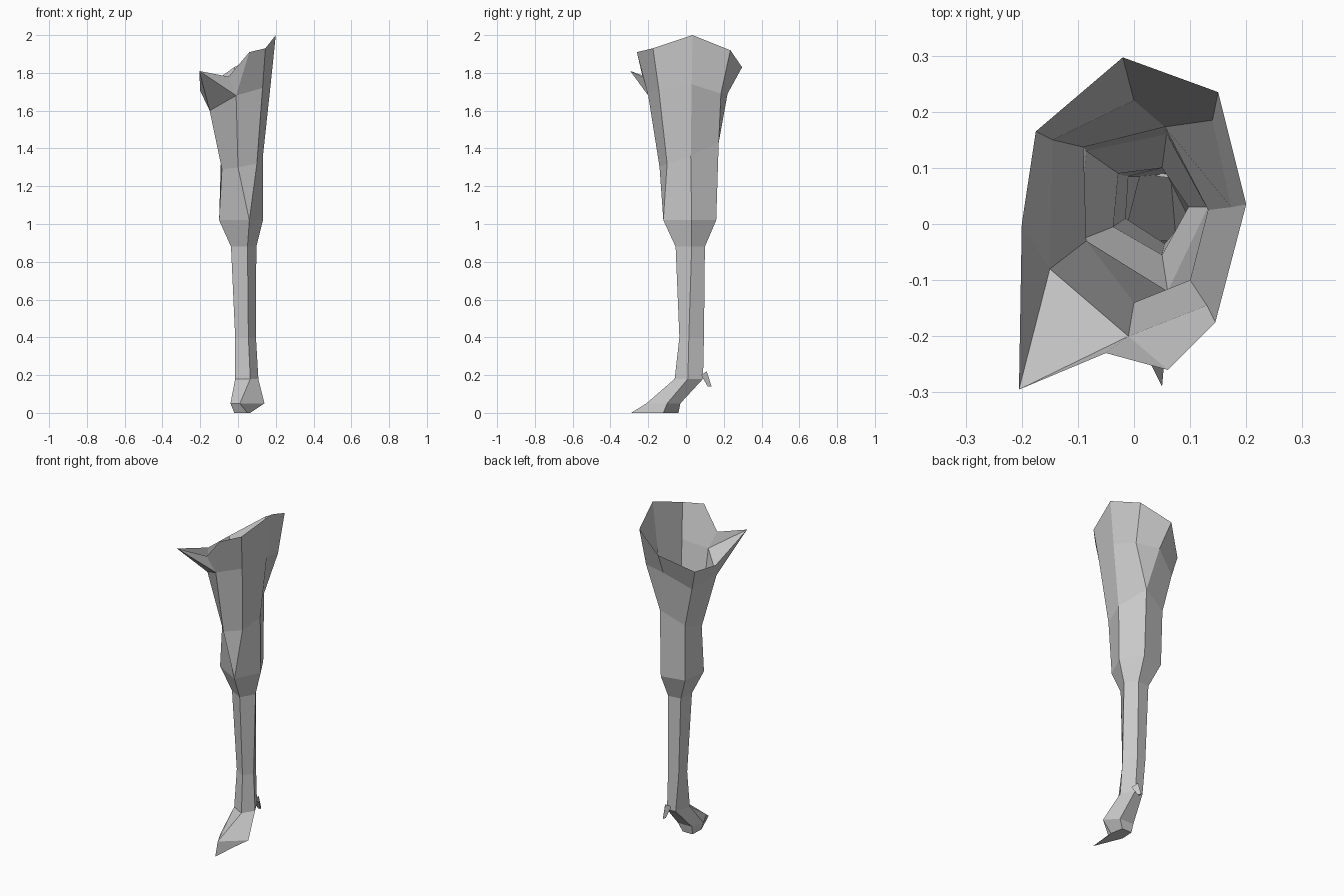
import bpy, bmesh

if "Cube" in bpy.data.objects:
    bpy.data.objects.remove(bpy.data.objects["Cube"])


def build(name, rings, links, cap=False):
    """Skin stacked rings; each link lists (upper, lower) corner letters, going round."""
    bm = bmesh.new()
    v = [{k: bm.verts.new(co) for k, co in r.items()} for r in rings]
    for i, link in enumerate(links):
        cols = link.split()
        for a, b in zip(cols, cols[1:] + cols[:1]):
            loop = [v[i][a[0]], v[i + 1][a[-1]], v[i + 1][b[-1]], v[i][b[0]]]
            corners = list(dict.fromkeys(loop))
            if len(corners) > 2:
                bm.faces.new(corners)
    if cap:
        bm.faces.new(list(v[-1].values())[::-1])
    mesh = bpy.data.meshes.new(name)
    bm.to_mesh(mesh)
    bm.free()
    ob = bpy.data.objects.new(name, mesh)
    bpy.context.collection.objects.link(ob)
    return ob


def level(z, pts):
    return {k: (x, y, z) for k, (x, y) in zip("ABDFG", pts)}


# Five-sided cross-sections shared by neighbouring parts
knee = level(1.02, [(-.1, -.03), (.06, -.12), (.132, .03), (.058, .16), (-.085, .13)])
below_knee = level(.88, [(-.037, -.005), (.05, -.055), (.097, .03), (.05, .1), (-.028, .09)])
shin_low = level(.4, [(-.015, .01), (.055, -.035), (.095, .015), (.055, .095), (-.01, .085)])
ankle = level(.18, [(-.015, -.015), (.065, -.06), (.108, .01), (.065, .09), (.01, .085)])
FIVE = "A B D F G"

# Thigh: open ragged rim with a pointed flap at the front left
rim = {"H": (-.2, 0, 1.705), "T": (-.205, -.295, 1.81), "S": (-.05, -.23, 1.78),
       "B": (.06, -.26, 1.91), "C": (.145, -.175, 1.93), "D": (.2, .035, 2),
       "E": (.15, .235, 1.92), "F": (-.02, .297, 1.83), "G": (-.175, .165, 1.72)}
hip = {"A": (-.15, -.08, 1.6), "B": (-.01, -.2, 1.68), "C": (.13, -.145, 1.72),
       "D": (.173, .03, 1.74), "E": (.14, .185, 1.69), "F": (0, .22, 1.69),
       "G": (-.145, .15, 1.6)}
mid_thigh = {"A": (-.085, -.03, 1.29), "B": (0, -.14, 1.3), "C": (.1, -.1, 1.32),
             "D": (.132, .025, 1.36), "F": (.055, .173, 1.43), "G": (-.09, .137, 1.36)}
build("thigh", [rim, hip, mid_thigh, knee],
      ["HA TA TB SB B C D E F G", "A B C D EF F G", "A B CB D F G"])

# Shin
build("shin", [knee, below_knee, shin_low, ankle], [FIVE] * 3)

# Foot: flares above the ground, tapers to a pointed toe
flare = level(.05, [(-.04, -.11), (.01, -.21), (.14, -.1), (.075, -.03), (-.02, -.03)])
sole = level(0, [(-.02, -.12), (.05, -.29), (.065, -.12), (.05, -.04), (-.015, -.04)])
build("foot", [ankle, flare, sole], [FIVE] * 2, cap=True)

# Small spur at the back of the ankle
root = {"A": (.04, .085, .2), "B": (.085, .08, .2), "D": (.062, .11, .22)}
tip = {"A": (.055, .115, .14), "B": (.07, .115, .14), "D": (.062, .135, .14)}
build("spur", [root, tip], ["A B D"], cap=True)
